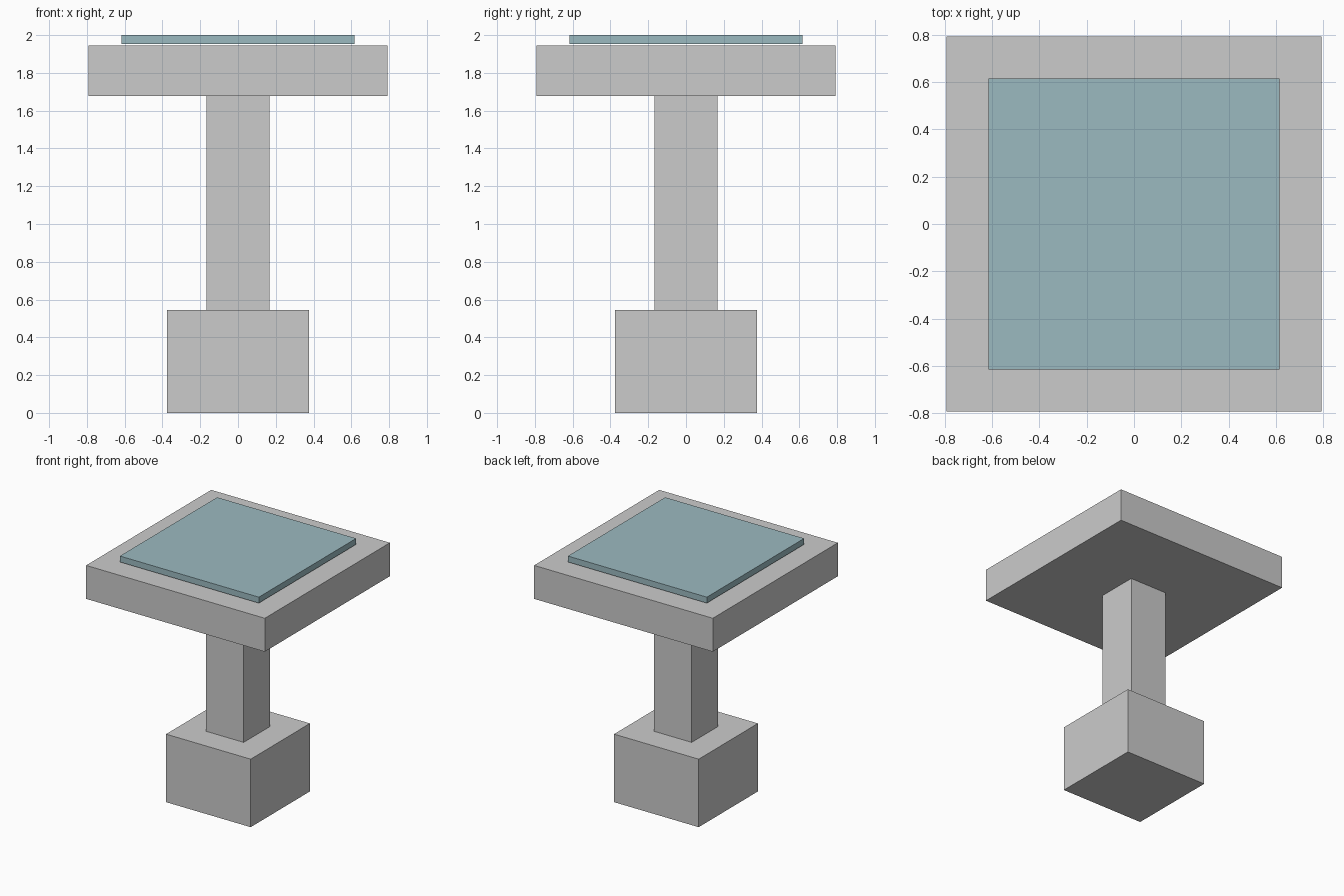
import bpy

if "Cube" in bpy.data.objects:
    bpy.data.objects.remove(bpy.data.objects["Cube"])


def box(name, half, z0, z1):
    """Square block centred on the z axis, from z0 to z1."""
    bpy.ops.mesh.primitive_cube_add(size=1, location=(0, 0, (z0 + z1) / 2))
    obj = bpy.context.object
    obj.name = name
    obj.scale = (2 * half, 2 * half, z1 - z0)
    bpy.ops.object.transform_apply(location=False, rotation=False, scale=True)
    return obj


# Pedestal: footing, post and square top
box("base_block", 0.375, 0.0, 0.545)
box("column", 0.168, 0.545, 1.677)
box("top_slab", 0.792, 1.677, 1.945)

# Pale blue panel resting just above the slab
panel = box("top_panel", 0.616, 1.952, 2.0)
blue = bpy.data.materials.new("pale_blue")
blue.diffuse_color = (0.33, 0.49, 0.53, 1)
blue.use_nodes = True
blue.node_tree.nodes["Principled BSDF"].inputs["Base Color"].default_value = blue.diffuse_color
panel.data.materials.append(blue)
